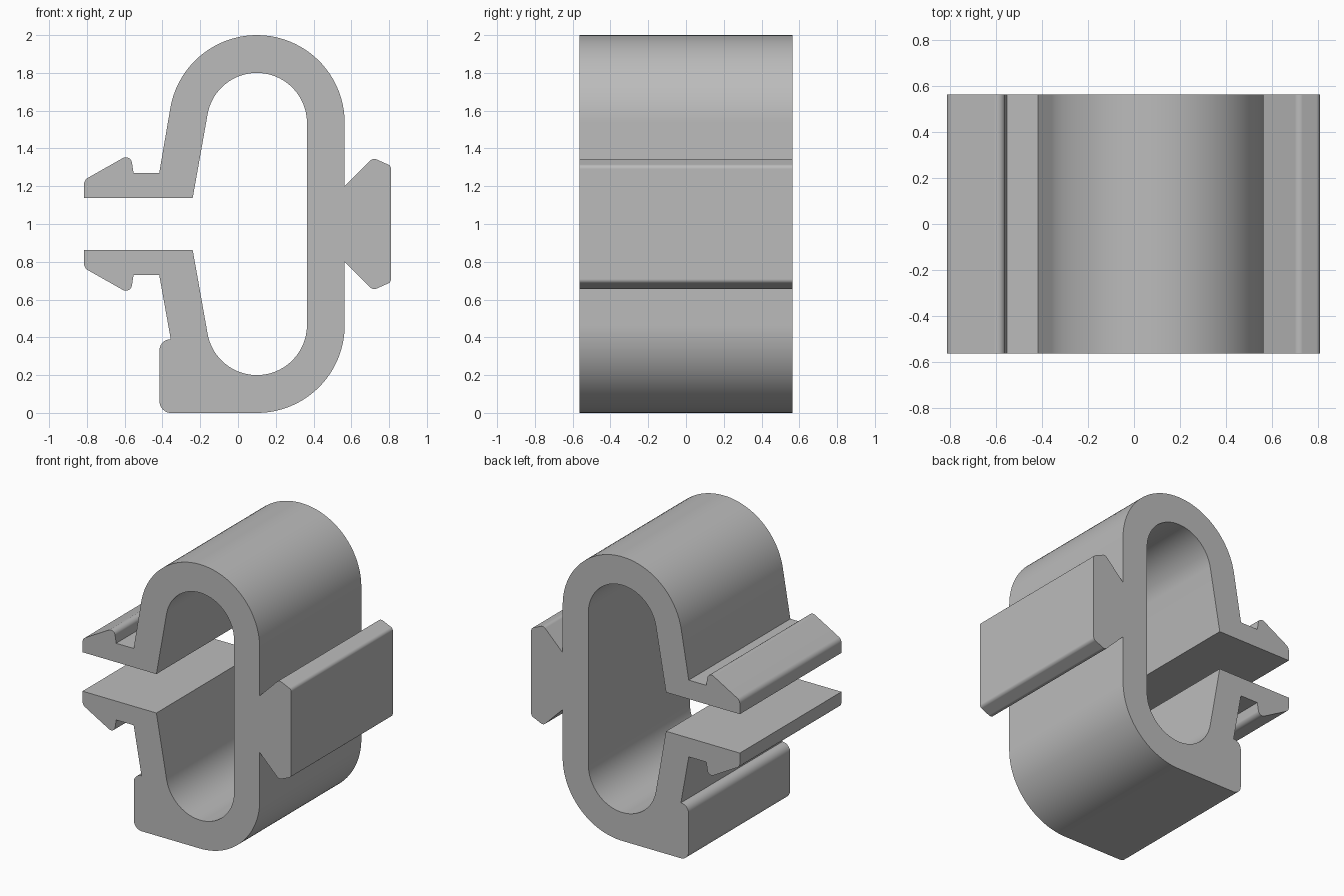
import bpy, bmesh
from math import radians, cos, sin, tan
from mathutils import Vector

cube = bpy.data.objects.get("Cube")
if cube:
    bpy.data.objects.remove(cube, do_unlink=True)

HALF_DEPTH = 0.565
CENTRE = Vector((0.10, 1.535))   # centre of the upper bend


def arc(radius, start, end, steps=40):
    angles = [radians(start + (end - start) * i / steps) for i in range(steps + 1)]
    return [CENTRE + radius * Vector((cos(a), sin(a))) for a in angles]


def corner(before, point, after, radius, steps=8):
    """Round one profile corner."""
    p = Vector(point)
    a = (Vector(before) - p).normalized()
    b = (Vector(after) - p).normalized()
    half = a.angle(b) / 2
    reach = radius / tan(half)
    mid = p + (a + b).normalized() * radius / sin(half)
    start, end = p + a * reach - mid, p + b * reach - mid
    return [mid + start.lerp(end, i / steps).normalized() * radius
            for i in range(steps + 1)]


def flip(points):
    """Mirror a profile about the middle height, z = 1."""
    return [Vector((p[0], 2 - p[1])) for p in points]


# Rail on the right side
notch, peak, edge = (0.565, 1.20), (0.715, 1.35), (0.81, 1.308)
rail = (corner((0.81, 1), edge, peak, 0.025)
        + corner(edge, peak, notch, 0.03) + [Vector(notch)])

# Hooked lip beside the slot
root, step, tip = (-0.417, 1.27), (-0.553, 1.27), (-0.569, 1.372)
nose, base = (-0.815, 1.233), (-0.815, 1.137)
lip = ([Vector(root), Vector(step)] + corner(step, tip, nose, 0.032)
       + corner(tip, nose, base, 0.04) + [Vector(base), Vector((-0.24, 1.137))])

# Body walls, with a square foot at the lower left
outer = arc(0.465, 0, 170)
inner = arc(0.265, 170, 0)
foot_low, foot_high, foot_join = (-0.415, 0), (-0.415, 0.383), (-0.356, 0.39)
foot = (corner((0.1, 0), foot_low, foot_high, 0.06)
        + corner(foot_low, foot_high, foot_join, 0.055) + [Vector(foot_join)])
lower_outer = flip(arc(0.465, 0, 90)) + foot

profile = (rail + outer + lip + inner
           + flip(inner)[::-1] + flip(lip)[::-1]
           + lower_outer[::-1] + flip(rail)[::-1])

# Extrude the profile front to back
bm = bmesh.new()
face = bm.faces.new([bm.verts.new((p.x, -HALF_DEPTH, p.y)) for p in profile])
extruded = bmesh.ops.extrude_face_region(bm, geom=[face], use_keep_orig=True)
moved = [v for v in extruded["geom"] if isinstance(v, bmesh.types.BMVert)]
bmesh.ops.translate(bm, verts=moved, vec=(0, 2 * HALF_DEPTH, 0))
bmesh.ops.recalc_face_normals(bm, faces=bm.faces)
mesh = bpy.data.meshes.new("clip_body")
bm.to_mesh(mesh)
bm.free()

body = bpy.data.objects.new("clip_body", mesh)
bpy.context.collection.objects.link(body)

# Plain grey material
grey = bpy.data.materials.new("plain_grey")
grey.use_nodes = True
colour = (0.5, 0.5, 0.5, 1)
grey.diffuse_color = colour
grey.node_tree.nodes["Principled BSDF"].inputs["Base Color"].default_value = colour
mesh.materials.append(grey)

# Smooth bends, sharp corners, flat walls
bpy.ops.object.select_all(action="DESELECT")
body.select_set(True)
bpy.context.view_layer.objects.active = body
bpy.ops.object.shade_smooth_by_angle(angle=radians(30))
weighted = body.modifiers.new("flat_walls", "WEIGHTED_NORMAL")
weighted.keep_sharp = True
